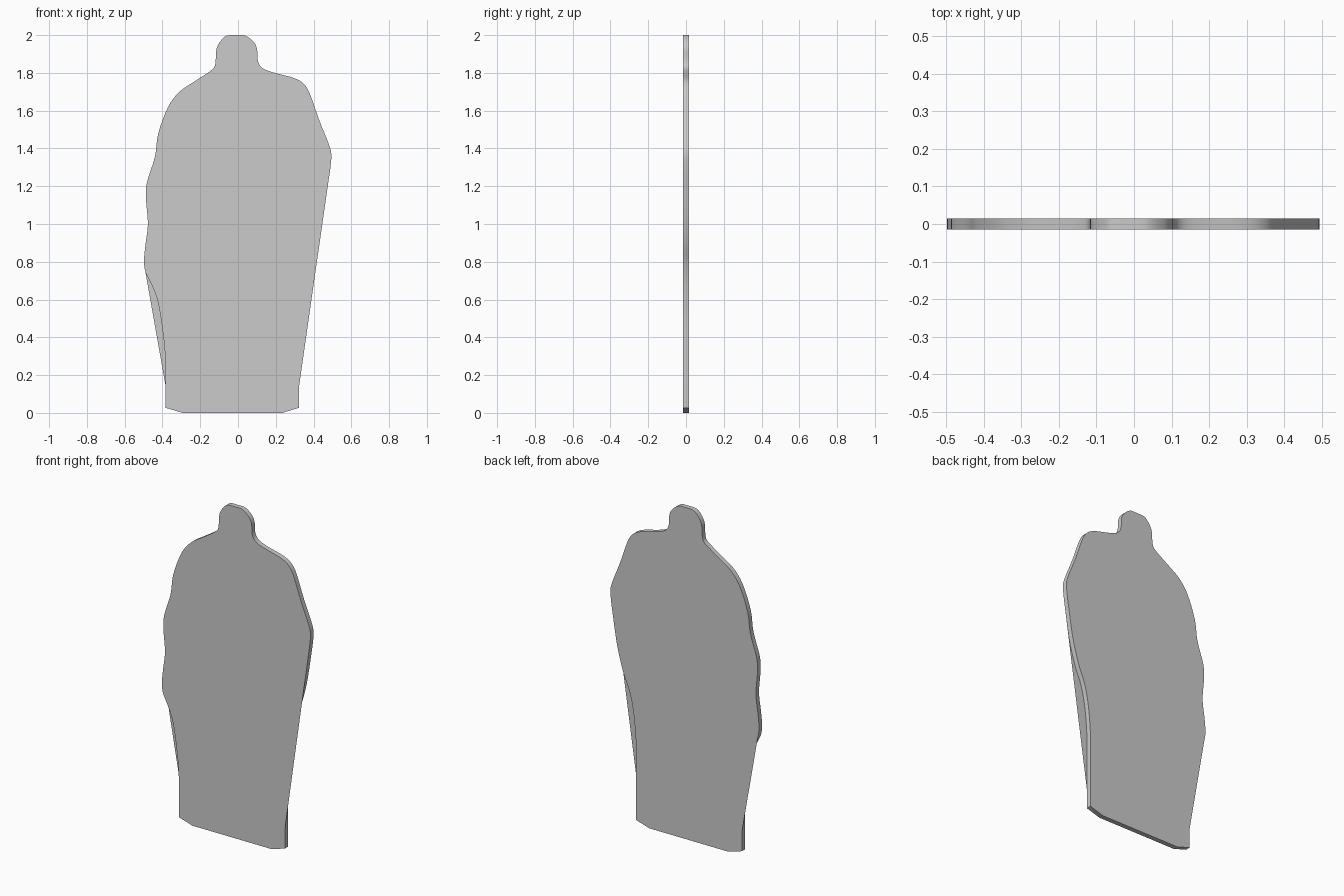
import bpy
import bmesh
from mathutils import Vector

if "Cube" in bpy.data.objects:
    bpy.data.objects.remove(bpy.data.objects["Cube"])

HALF_T = 0.0148
STEPS = 4

# Silhouette in (x, z), split in smooth runs that meet at corners
left_skirt = [(-.383, .14), (-.386, .30), (-.40, .44), (-.43, .61), (-.49, .745)]
upper = [(-.49, .745), (-.498, .80), (-.49, .89), (-.477, 1.0), (-.487, 1.13), (-.482, 1.22),
         (-.44, 1.355), (-.422, 1.48), (-.37, 1.62), (-.31, 1.70), (-.23, 1.755),
         (-.14, 1.815), (-.12, 1.85), (-.113, 1.93), (-.08, 1.983), (-.045, 2.0),
         (.03, 2.0), (.077, 1.97), (.10, 1.93), (.105, 1.865), (.13, 1.825),
         (.195, 1.80), (.29, 1.775), (.345, 1.745), (.38, 1.69), (.43, 1.55),
         (.48, 1.425), (.494, 1.37), (.49, 1.305), (.48, 1.235)]
right_skirt = [(.48, 1.235), (.45, 1.05), (.41, .90), (.37, .80), (.345, .70),
               (.33, .58), (.323, .45), (.323, .14)]
base = [(.323, .14), (.323, .027), (.235, 0), (-.294, 0), (-.383, .027)]


def smooth_run(pts):
    """Catmull-Rom through the points, without the last one."""
    p = [Vector(q) for q in pts]
    p = [p[0]] + p + [p[-1]]
    out = []
    for a, b, c, d in zip(p, p[1:], p[2:], p[3:]):
        for i in range(STEPS):
            t = i / STEPS
            q = 0.5 * (2 * b + (c - a) * t + (2 * a - 5 * b + 4 * c - d) * t ** 2
                       + (3 * b - a - 3 * c + d) * t ** 3)
            out.append((q.x, min(q.y, 2.0)))
    return out


left, mid, right = map(smooth_run, (left_skirt, upper, right_skirt))
outline = left + mid + right + base
n = len(outline)
left_hidden = set(range(1, len(left)))
start = len(left) + len(mid)
right_hidden = set(range(start + 1, start + len(right)))

bm = bmesh.new()
front = [bm.verts.new((x, -HALF_T, z)) for x, z in outline]
back = [bm.verts.new((x, HALF_T, z)) for x, z in outline]

# Edge wall following the silhouette
for i in range(n):
    j = (i + 1) % n
    bm.faces.new((front[i], front[j], back[j], back[i]))

# Each panel runs straight past one of the two skirt curves
bm.faces.new([v for i, v in enumerate(front) if i not in right_hidden][::-1])
bm.faces.new([v for i, v in enumerate(back) if i not in left_hidden])

mesh = bpy.data.meshes.new("figure_cutout_board")
bm.to_mesh(mesh)
bm.free()
board = bpy.data.objects.new("figure_cutout_board", mesh)
bpy.context.collection.objects.link(board)
bpy.context.view_layer.objects.active = board
board.select_set(True)
bpy.ops.object.shade_smooth_by_angle()
